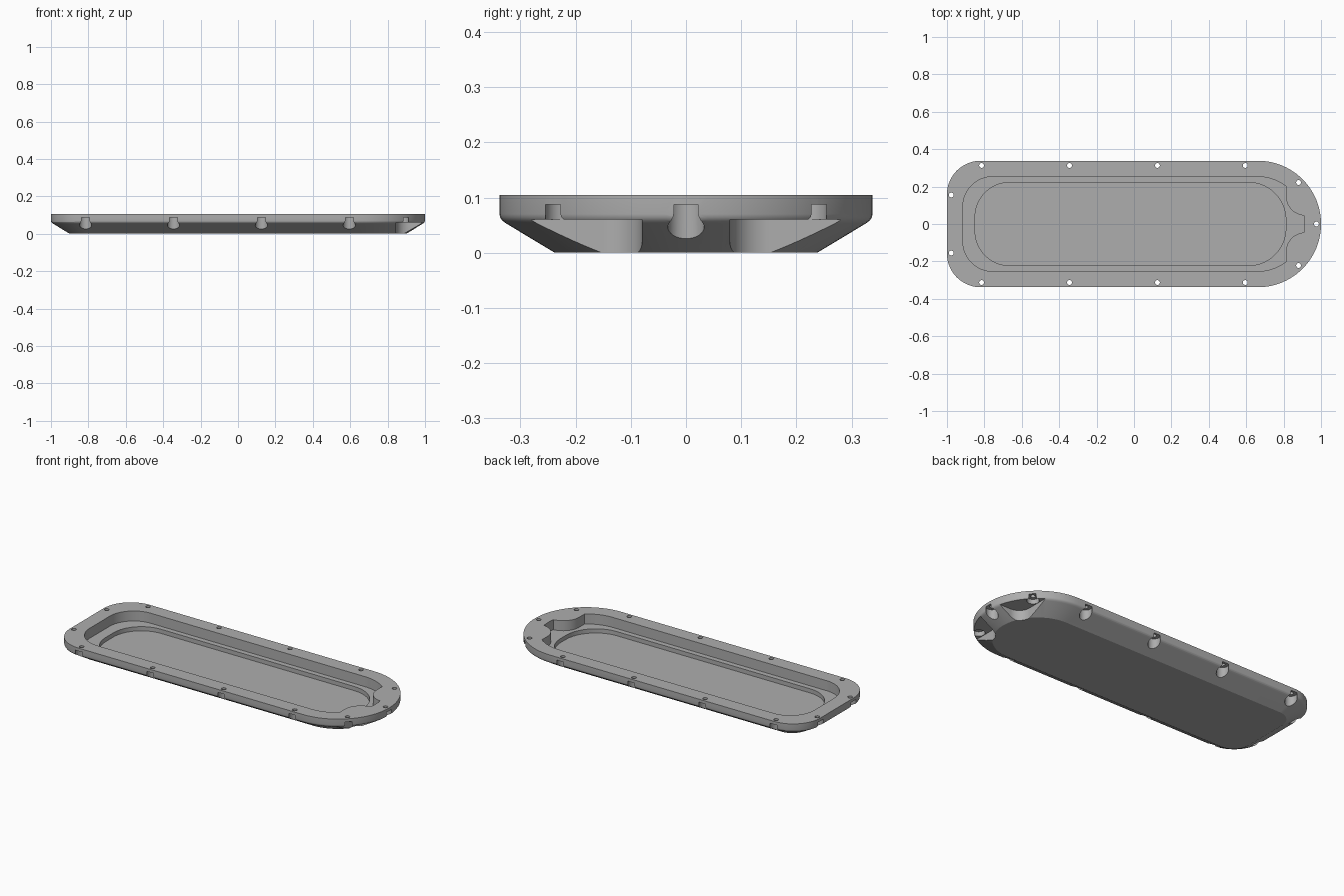
import bpy, bmesh, math

if "Cube" in bpy.data.objects:
    bpy.data.objects.remove(bpy.data.objects["Cube"], do_unlink=True)

grey = bpy.data.materials.new("plain grey")
grey.use_nodes = True
colour = (0.42, 0.42, 0.42, 1)
grey.diffuse_color = colour
grey.node_tree.nodes["Principled BSDF"].inputs["Base Color"].default_value = colour


def outline(x0, x1, y0, y1, r_left, r_right, steps=20):
    """Rounded rectangle, counter-clockwise, with its own radius at each end."""
    pts = []
    corners = ((x1, y1, r_right, 0), (x0, y1, r_left, 1),
               (x0, y0, r_left, 2), (x1, y0, r_right, 3))
    for cx, cy, r, quarter in corners:
        px = cx - r if cx == x1 else cx + r
        py = cy - r if cy == y1 else cy + r
        for i in range(steps + 1):
            a = math.pi / 2 * (quarter + i / steps)
            pts.append((px + r * math.cos(a), py + r * math.sin(a)))
    return pts


def circle(cx, cy, r, n=32):
    return [(cx + r * math.cos(math.tau * i / n), cy + r * math.sin(math.tau * i / n))
            for i in range(n)]


def loft(bm, sections):
    """Close a solid over a list of (z, points) sections, bottom to top."""
    rings = [[bm.verts.new((x, y, z)) for x, y in pts] for z, pts in sections]
    for low, high in zip(rings, rings[1:]):
        for i in range(len(low)):
            j = (i + 1) % len(low)
            bm.faces.new((low[i], low[j], high[j], high[i]))
    bm.faces.new(rings[0][::-1])
    bm.faces.new(rings[-1])


def solid(name, *parts):
    bm = bmesh.new()
    for sections in parts:
        loft(bm, sections)
    mesh = bpy.data.meshes.new(name)
    bm.to_mesh(mesh)
    bm.free()
    mesh.materials.append(grey)
    ob = bpy.data.objects.new(name, mesh)
    bpy.context.collection.objects.link(ob)
    return ob


def cut(target, cutter):
    cutter.hide_render = True
    mod = target.modifiers.new("cut", "BOOLEAN")
    mod.operation, mod.solver, mod.object = "DIFFERENCE", "EXACT", cutter
    bpy.context.view_layer.objects.active = target
    bpy.ops.object.modifier_apply(modifier=mod.name)
    bpy.data.objects.remove(cutter, do_unlink=True)


def prism(z0, z1, pts):
    return [(z0, pts), (z1, pts)]


def body_ring(inset):
    h = 0.338 - inset
    return outline(-1 + inset, 1 - inset, -h, h, 0.18 - 0.8 * inset, h - 0.001, 28)


# Body: upright rim, softened edge, sloping underside
body = solid("tray_body", [(z, body_ring(d)) for z, d in
                           ((0, 0.1), (0.053, 0.012), (0.058, 0.005),
                            (0.064, 0.001), (0.07, 0), (0.105, 0))])

# Upper recess, leaving a rounded boss on each side of the end tongue
recess = solid("recess_cutter",
               prism(0.045, 0.2, outline(-0.915, 0.912, -0.253, 0.253, 0.16, 0.252)))
bosses = solid("boss_shapes", *[
    prism(-0.1, 0.3, outline(0.812, 1.3, y, y + 0.45, 0.105, 0.05))
    for y in (0.045, -0.495)])
cut(recess, bosses)
cut(body, recess)

# Inner recess
cut(body, solid("floor_cutter",
                prism(0.02, 0.2, outline(-0.85, 0.812, -0.222, 0.222, 0.185, 0.2))))

# Corner pockets under the round end
cut(body, solid("pocket_cutter", *[
    prism(-0.1, 0.06, outline(0.845, 1.3, y, y + 0.42, 0.07, 0.05))
    for y in (0.08, -0.5)]))

# Screw holes with wide bores from below
places = [(x, s * 0.313) for x in (-0.815, -0.345, 0.125, 0.595) for s in (1, -1)]
places += [(x, s * y) for x, y in ((-0.977, 0.155), (0.88, 0.222)) for s in (1, -1)]
places.append((0.975, 0))
cut(body, solid("screw_cutter", *[
    [(-0.1, circle(x, y, 0.033)), (0.087, circle(x, y, 0.033)),
     (0.087, circle(x, y, 0.013)), (0.2, circle(x, y, 0.013))]
    for x, y in places]))

bpy.ops.object.select_all(action="DESELECT")
body.select_set(True)
bpy.context.view_layer.objects.active = body
bpy.ops.object.shade_smooth_by_angle(angle=math.radians(25))
